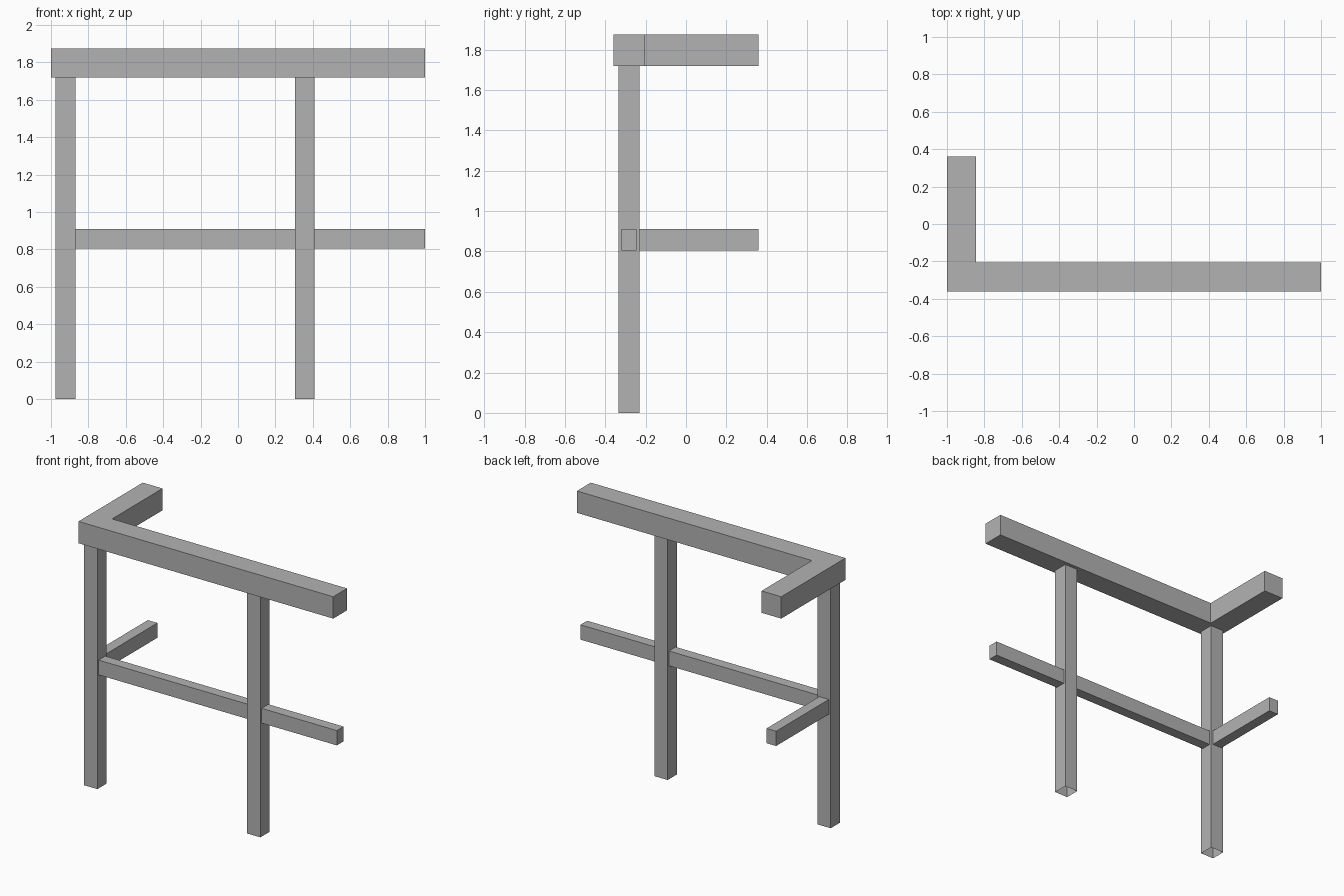
import bpy
import bmesh

cube = bpy.data.objects.get("Cube")
if cube:
    bpy.data.objects.remove(cube, do_unlink=True)

GREY = (0.45, 0.45, 0.45, 1.0)
grey = bpy.data.materials.new("plain grey")
grey.use_nodes = True
grey.diffuse_color = GREY
grey.node_tree.nodes["Principled BSDF"].inputs["Base Color"].default_value = GREY


def prism(name, outline, z0, z1, open_ends=False):
    """Extrude a flat xy outline from z0 to z1, optionally leaving the ends open."""
    bm = bmesh.new()
    base = bm.faces.new([bm.verts.new((x, y, z0)) for x, y in outline])
    top = bmesh.ops.extrude_face_region(bm, geom=[base], use_keep_orig=True)["geom"]
    for v in top:
        if isinstance(v, bmesh.types.BMVert):
            v.co.z = z1
    bmesh.ops.recalc_face_normals(bm, faces=bm.faces)
    if open_ends:
        ends = [f for f in bm.faces if abs(f.normal.z) > 0.5]
        bmesh.ops.delete(bm, geom=ends, context="FACES_ONLY")
    mesh = bpy.data.meshes.new(name)
    bm.to_mesh(mesh)
    bm.free()
    mesh.materials.append(grey)
    obj = bpy.data.objects.new(name, mesh)
    bpy.context.collection.objects.link(obj)
    return obj


def rect(x0, x1, y0, y1):
    return [(x0, y0), (x1, y0), (x1, y1), (x0, y1)]


FRONT, BACK = -0.36, 0.36
RAIL = 0.155          # handrail thickness
POST = 0.105          # post thickness
RAIL_Z = 1.72         # underside of the handrail
POST_Y = -0.335
MID_Z = (0.805, 0.91)

# L-shaped handrail with its corner over the right post
inner_x, inner_y = -1 + RAIL, FRONT + RAIL
prism("handrail", [(-1, FRONT), (1, FRONT), (1, inner_y), (inner_x, inner_y),
                   (inner_x, BACK), (-1, BACK)], RAIL_Z, RAIL_Z + RAIL)

# Hollow posts
corner_x, middle_x = -0.975, 0.305
for name, x in (("corner_post", corner_x), ("middle_post", middle_x)):
    prism(name, rect(x, x + POST, POST_Y, POST_Y + POST), 0, RAIL_Z, open_ends=True)

# Slim middle rails between and beyond the posts
inset = 0.015
rail_y = (POST_Y + inset, POST_Y + POST - inset)
prism("middle_rail_inner", rect(corner_x + POST, middle_x, *rail_y), *MID_Z)
prism("middle_rail_outer", rect(middle_x + POST, 1, *rail_y), *MID_Z)
prism("middle_rail_side", rect(corner_x + inset, corner_x + POST - inset,
                               POST_Y + POST, BACK), *MID_Z)
